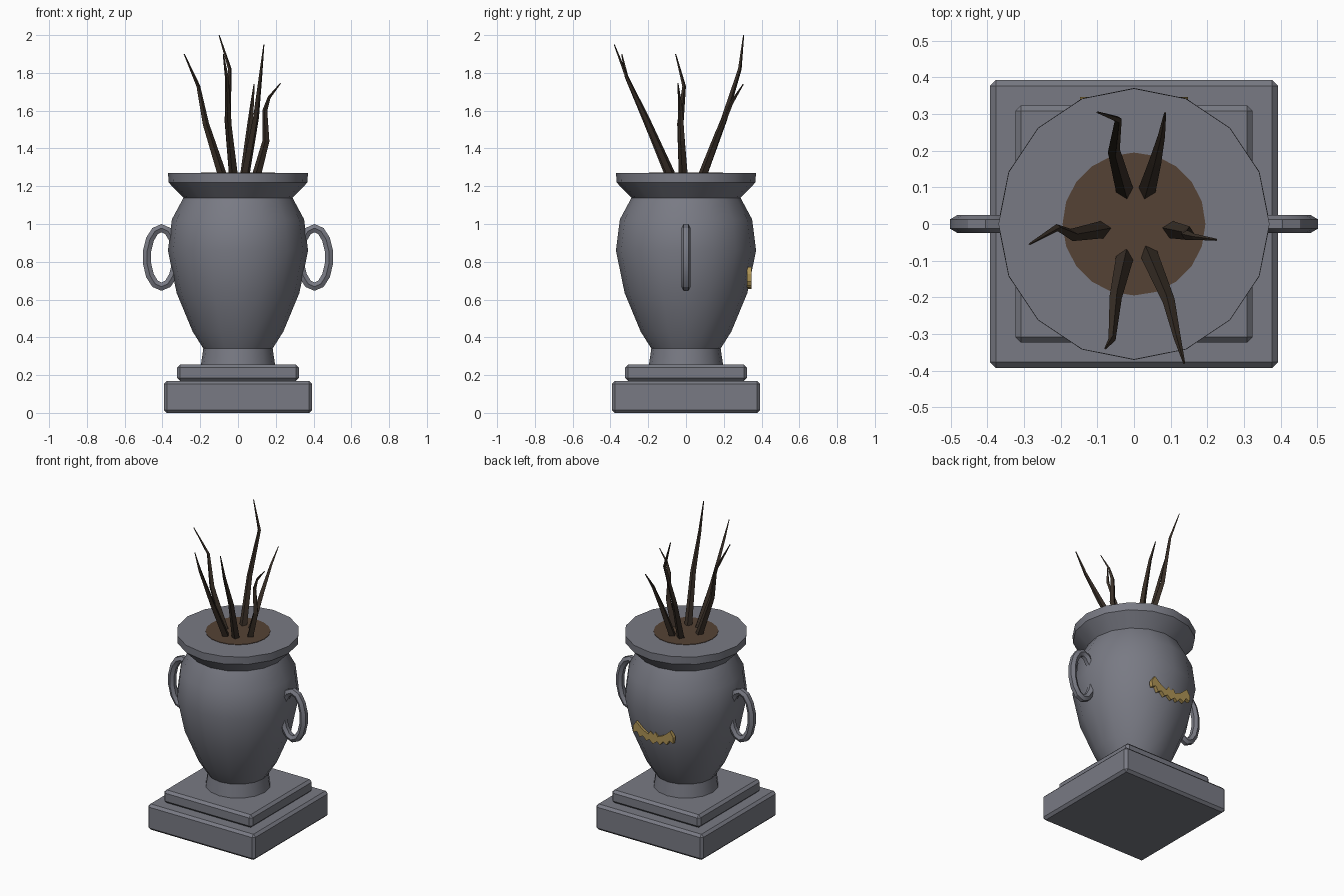
import bpy, bmesh, math

cube = bpy.data.objects.get("Cube")
if cube:
    bpy.data.objects.remove(cube, do_unlink=True)


def material(name, rgb):
    m = bpy.data.materials.new(name)
    m.use_nodes = True
    m.diffuse_color = (*rgb, 1)
    bsdf = m.node_tree.nodes["Principled BSDF"]
    bsdf.inputs["Base Color"].default_value = (*rgb, 1)
    bsdf.inputs["Roughness"].default_value = 0.8
    return m


stone = material("grey stone", (0.19, 0.195, 0.23))
earth = material("brown soil", (0.09, 0.055, 0.035))
bark = material("dark bark", (0.04, 0.028, 0.02))
gold = material("dull gold", (0.42, 0.29, 0.09))


def activate(ob):
    bpy.ops.object.select_all(action='DESELECT')
    ob.select_set(True)
    bpy.context.view_layer.objects.active = ob


def finish(name, bm, mat, smooth=False):
    bmesh.ops.recalc_face_normals(bm, faces=bm.faces)
    me = bpy.data.meshes.new(name)
    bm.to_mesh(me)
    bm.free()
    me.materials.append(mat)
    ob = bpy.data.objects.new(name, me)
    bpy.context.collection.objects.link(ob)
    if smooth:
        activate(ob)
        bpy.ops.object.shade_smooth_by_angle(angle=math.radians(32))
    return ob


def lathe(name, profile, mat, sides=16):
    """Turned solid from (radius, height) points, capped at both ends."""
    bm = bmesh.new()
    rings = [[bm.verts.new((r * math.cos(math.tau * i / sides),
                            r * math.sin(math.tau * i / sides), z))
              for i in range(sides)] for r, z in profile]
    for a, b in zip(rings, rings[1:]):
        for i in range(sides):
            j = (i + 1) % sides
            bm.faces.new((a[i], a[j], b[j], b[i]))
    bm.faces.new(rings[0])
    bm.faces.new(rings[-1])
    return finish(name, bm, mat, True)


def slab(name, half, z0, z1):
    """Square plinth step with chamfered edges."""
    bm = bmesh.new()
    bmesh.ops.create_cube(bm, size=1)
    for v in bm.verts:
        v.co = (v.co.x * 2 * half, v.co.y * 2 * half, z0 + (v.co.z + 0.5) * (z1 - z0))
    bmesh.ops.bevel(bm, geom=bm.edges[:], offset=0.016, segments=1, affect='EDGES')
    return finish(name, bm, stone)


def tube(name, points, depth, mat, tip=1.0, cyclic=False, res=0, smooth=False):
    """Swept tube along points, tapering to the tip ratio."""
    cu = bpy.data.curves.new(name, 'CURVE')
    cu.dimensions = '3D'
    cu.bevel_depth = depth
    cu.bevel_resolution = res
    cu.use_fill_caps = not cyclic
    sp = cu.splines.new('POLY')
    sp.points.add(len(points) - 1)
    for i, (p, co) in enumerate(zip(sp.points, points)):
        p.co = (*co, 1)
        p.radius = 1 + (tip - 1) * i / (len(points) - 1)
    sp.use_cyclic_u = cyclic
    cu.materials.append(mat)
    ob = bpy.data.objects.new(name, cu)
    bpy.context.collection.objects.link(ob)
    activate(ob)
    bpy.ops.object.convert(target='MESH')
    if smooth:
        bpy.ops.object.shade_smooth_by_angle(angle=math.radians(32))
    else:
        bpy.ops.object.shade_flat()
    return ob


# Stepped plinth
slab("plinth_lower", 0.393, 0, 0.17)
slab("plinth_upper", 0.324, 0.17, 0.255)

# Urn: foot, body and flared rim
lathe("urn_foot", [(0.197, 0.25), (0.183, 0.345)], stone)
lathe("urn_body", [(0.183, 0.34), (0.24, 0.43), (0.325, 0.635), (0.371, 0.86),
                   (0.35, 1.025), (0.288, 1.14)], stone)
lathe("urn_rim", [(0.285, 1.135), (0.368, 1.22), (0.37, 1.27)], stone)
lathe("soil", [(0.195, 1.255), (0.195, 1.273)], earth, 20)

# Ring handles on both sides
for side, x in (("left", 1), ("right", -1)):
    ring = [(x * (0.405 + 0.078 * math.cos(a)), 0, 0.823 + 0.155 * math.sin(a))
            for a in (math.tau * (i + 0.5) / 14 for i in range(14))]
    tube(f"handle_{side}", ring, 0.025, stone, cyclic=True, res=1, smooth=True)

# Bare twigs
twigs = [
    [(-0.025, 0.09, 1.265), (-0.055, 0.2, 1.55), (-0.043, 0.285, 1.82), (-0.1, 0.305, 2.0)],
    [(0.035, 0.09, 1.265), (0.058, 0.17, 1.48), (0.075, 0.24, 1.64), (0.085, 0.303, 1.74)],
    [(-0.085, -0.015, 1.265), (-0.17, -0.03, 1.53), (-0.21, -0.01, 1.73), (-0.285, -0.055, 1.9)],
    [(0.1, -0.015, 1.265), (0.148, -0.025, 1.44), (0.142, -0.03, 1.6),
     (0.165, -0.035, 1.67), (0.225, -0.043, 1.745)],
    [(-0.025, -0.09, 1.265), (-0.05, -0.2, 1.52), (-0.06, -0.315, 1.78), (-0.078, -0.34, 1.9)],
    [(0.04, -0.08, 1.265), (0.095, -0.21, 1.56), (0.118, -0.31, 1.77), (0.137, -0.38, 1.95)],
]
for n, path in enumerate(twigs, 1):
    tube(f"twig_{n}", path, 0.024, bark, tip=0.12)

# Winged ornament on the back, one half outline mirrored
half = [(0.018, 0.737), (0.035, 0.712), (0.075, 0.73), (0.125, 0.772), (0.148, 0.735),
        (0.146, 0.695), (0.118, 0.708), (0.1, 0.675), (0.074, 0.69), (0.05, 0.663),
        (0.028, 0.678)]
outline = [(0, 0.718)] + half + [(0, 0.655)] + [(-x, z) for x, z in reversed(half)]
bm = bmesh.new()
face = bm.faces.new([bm.verts.new((x, 0.322, z)) for x, z in outline])
out = bmesh.ops.extrude_face_region(bm, geom=[face])
bmesh.ops.translate(bm, vec=(0, 0.024, 0),
                    verts=[g for g in out["geom"] if isinstance(g, bmesh.types.BMVert)])
finish("winged_ornament", bm, gold)
